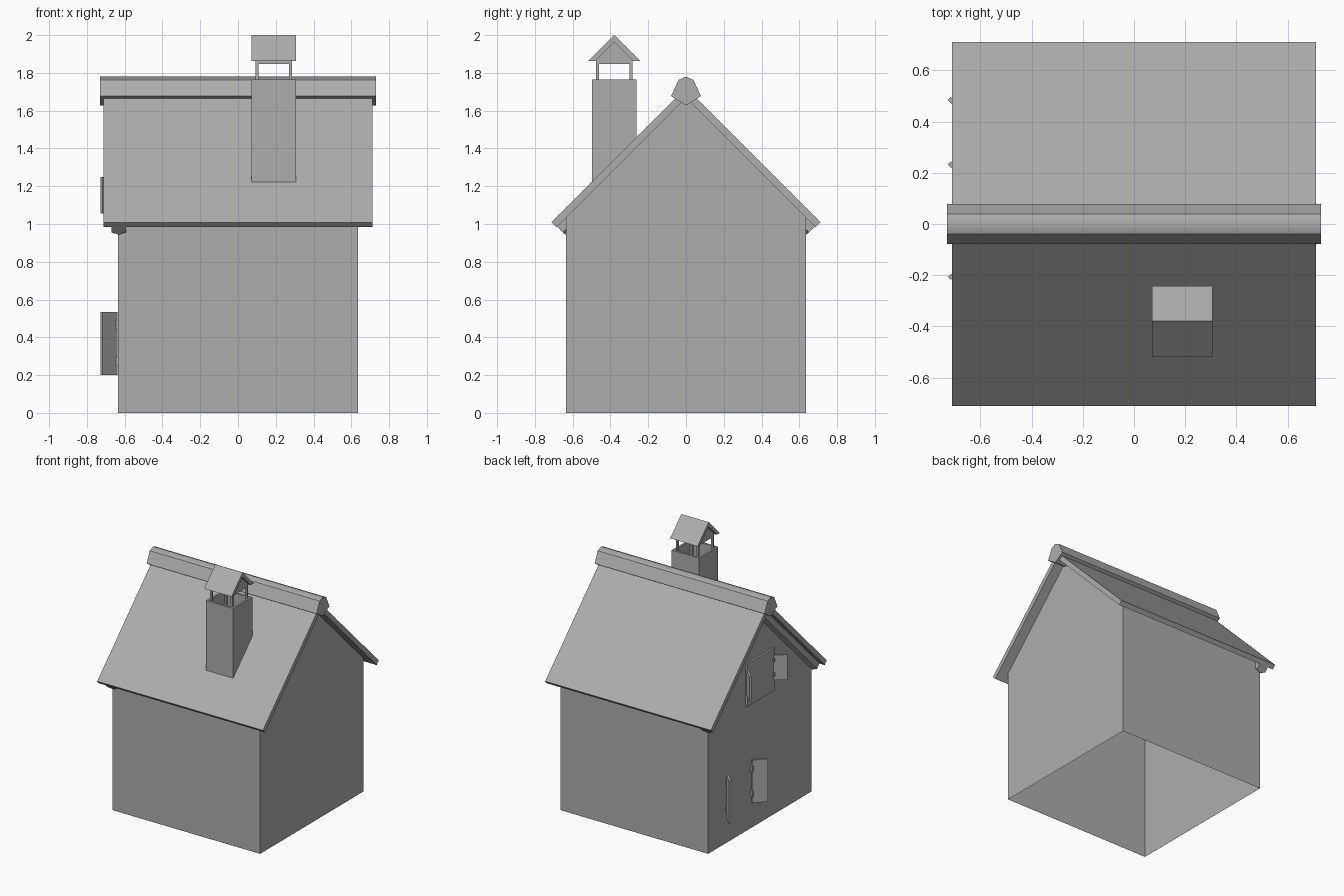
import bpy, bmesh, math
from mathutils import Vector

if "Cube" in bpy.data.objects:
    bpy.data.objects.remove(bpy.data.objects["Cube"])

# One mid-grey for the whole model
GREY = bpy.data.materials.new("grey")
GREY.diffuse_color = (0.42, 0.42, 0.42, 1)
GREY.use_nodes = True
GREY.node_tree.nodes["Principled BSDF"].inputs["Base Color"].default_value = GREY.diffuse_color


def new_object(name, bm):
    bmesh.ops.recalc_face_normals(bm, faces=bm.faces[:])
    mesh = bpy.data.meshes.new(name)
    bm.to_mesh(mesh)
    bm.free()
    mesh.materials.append(GREY)
    ob = bpy.data.objects.new(name, mesh)
    bpy.context.collection.objects.link(ob)
    return ob


def extrude(name, points, vec):
    """Extrude a planar polygon along a vector into a closed prism."""
    bm = bmesh.new()
    face = bm.faces.new([bm.verts.new(p) for p in points])
    res = bmesh.ops.extrude_face_region(bm, geom=[face], use_keep_orig=True)
    verts = [g for g in res["geom"] if isinstance(g, bmesh.types.BMVert)]
    bmesh.ops.translate(bm, verts=verts, vec=vec)
    return new_object(name, bm)


def prism_x(name, yz, x0, x1):
    return extrude(name, [(x0, y, z) for y, z in yz], (x1 - x0, 0, 0))


def box(name, x0, x1, y0, y1, z0, z1):
    return prism_x(name, [(y0, z0), (y1, z0), (y1, z1), (y0, z1)], x0, x1)


def chevron(half):
    """Mirror a right-hand list of (y, z) points, first and last on the centre line."""
    return half + [(-y, z) for y, z in reversed(half[1:-1])]


# Walls with gables, open underneath
W = 0.635
walls = prism_x("walls", [(-W, 0), (W, 0), (W, 1.04), (0, 1.675), (-W, 1.04)], -W, W)
bm = bmesh.new()
bm.from_mesh(walls.data)
floor = [f for f in bm.faces if abs(f.normal.z) > 0.9 and f.calc_center_median().z < 0.01]
sloped = [f for f in bm.faces if 0.5 < abs(f.normal.z) < 0.9]
bmesh.ops.delete(bm, geom=floor + sloped, context='FACES')
bm.to_mesh(walls.data)
bm.free()

# Roof and ridge cap, the cap rounded on top
prism_x("roof", chevron([(0, 1.72), (0.711, 1.009), (0.685, 0.983), (0, 1.668)]), -0.712, 0.712)
ridge = prism_x("ridge_cap", chevron([(0, 1.78), (0.04, 1.762), (0.079, 1.677), (0, 1.628)]), -0.73, 0.73)
for p in ridge.data.polygons:
    p.use_smooth = p.normal.z > 0.8

# Rafters under the roof at the left gable
section = [(-0.67, 0), (-0.67, 0.043), (-0.632, 0.06), (-0.594, 0.043), (-0.594, 0)]
for side, label in ((1, "back"), (-1, "front")):
    d = math.sqrt(0.5)
    pts = [(x, side * (0.682 - q * d), 0.986 - q * d) for x, q in section]
    extrude(label + "_rafter", pts, (0, -side * 0.667, 0.667))

# Chimney shaft, following the roof slope at its foot, with a hollow top
shaft = prism_x("chimney", [(-0.497, 1.2), (-0.497, 1.765), (-0.262, 1.765), (-0.262, 1.44)], 0.071, 0.306)
bm = bmesh.new()
bm.from_mesh(shaft.data)
top = [f for f in bm.faces if f.normal.z > 0.9]
bmesh.ops.inset_region(bm, faces=top, thickness=0.022)
res = bmesh.ops.extrude_face_region(bm, geom=top)
bmesh.ops.translate(bm, verts=[g for g in res["geom"] if isinstance(g, bmesh.types.BMVert)], vec=(0, 0, -0.12))
bmesh.ops.delete(bm, geom=top, context='FACES')
bm.to_mesh(shaft.data)
bm.free()

# Chimney posts and gabled cowl
cx, cy = 0.189, -0.38
for i, sx in enumerate((-1, 1)):
    for j, sy in enumerate((-1, 1)):
        px, py = cx + sx * 0.089, cy + sy * 0.088
        box(f"chimney_post_{i}{j}", px - 0.008, px + 0.008, py - 0.008, py + 0.008, 1.65, 1.86)
cowl = [(0, 2.0), (0.137, 1.864), (0.1, 1.864), (0, 1.964)]
prism_x("cowl_roof", [(cy + y, z) for y, z in chevron(cowl)], 0.071, 0.306)
frame = [(0, 1.97), (0.097, 1.873), (0.097, 1.847), (0, 1.847)]
prism_x("cowl_frame", [(cy + y, z) for y, z in chevron(frame)], cx - 0.097, cx + 0.097)

# Upper window panel on the left gable
box("upper_window", -0.649, -0.634, -0.165, 0.175, 0.97, 1.3)


# Open shutters with two hinges each
def shutter(name, hinge_y, tip_y, z0, z1):
    a, b = Vector((-0.643, hinge_y, z0)), Vector((-0.722, tip_y, z0))
    n = (b - a).normalized().cross(Vector((0, 0, 1))) * 0.008
    extrude(name, [a + n, b + n, b - n, a - n], (0, 0, z1 - z0))
    h = z1 - z0
    for k, t in enumerate((0.22, 0.8)):
        z = z0 + t * h
        box(f"{name}_hinge_{k}", -0.656, -0.636, hinge_y - 0.014, hinge_y + 0.014,
            z - 0.075 * h, z + 0.075 * h)


shutter("lower_shutter_back", 0.41, 0.49, 0.2, 0.533)
shutter("lower_shutter_front", 0.11, 0.03, 0.2, 0.533)
shutter("upper_shutter_back", 0.165, 0.238, 1.055, 1.25)
shutter("upper_shutter_front", -0.155, -0.212, 1.055, 1.25)
